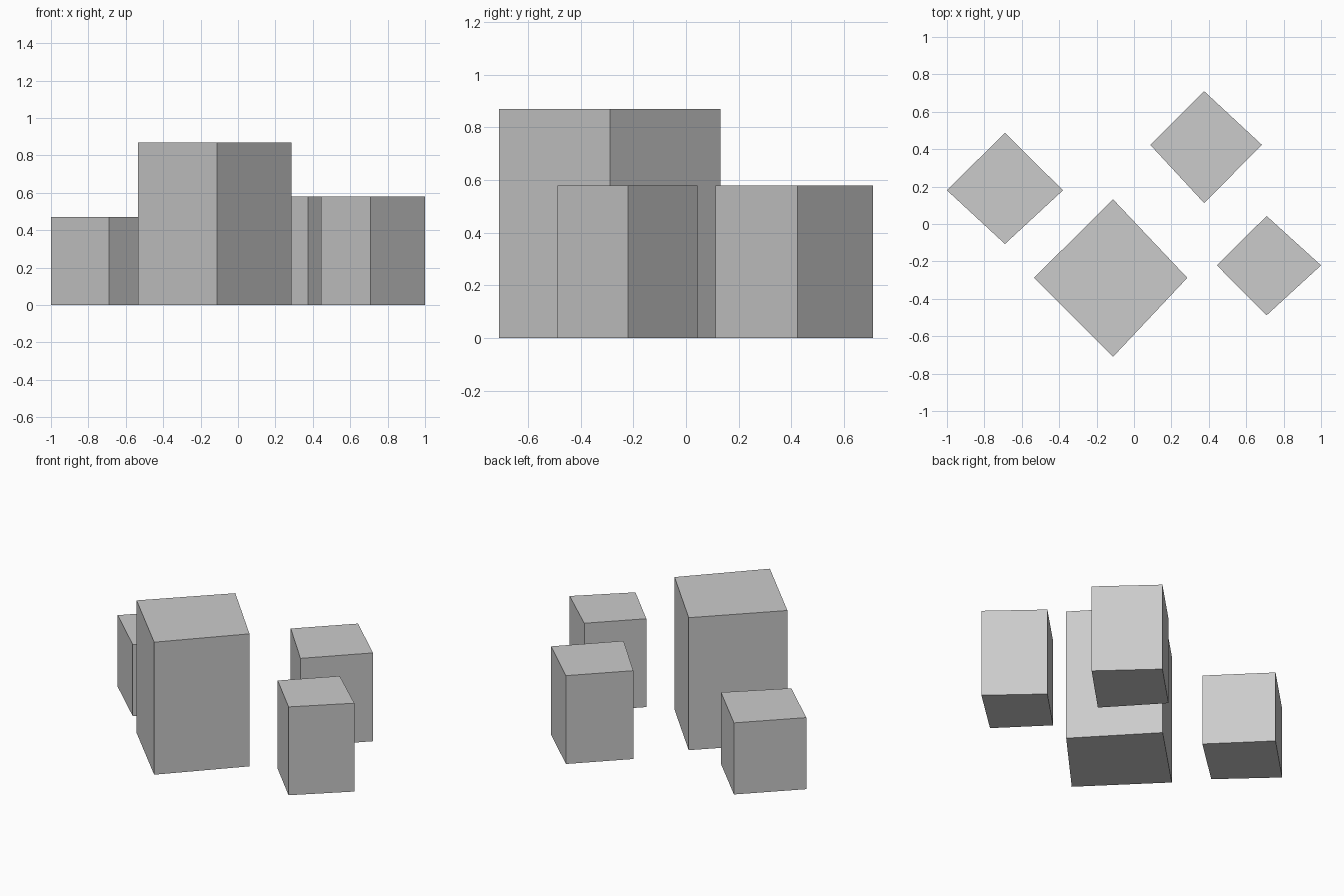
import bpy
import bmesh

if "Cube" in bpy.data.objects:
    bpy.data.objects.remove(bpy.data.objects["Cube"])


def block(name, left, front, right, back, height):
    """Closed prism: four-corner footprint on the ground, raised to height."""
    bm = bmesh.new()
    base = bm.faces.new([bm.verts.new((x, y, 0)) for x, y in (left, front, right, back)])
    top = bmesh.ops.extrude_face_region(bm, geom=[base], use_keep_orig=True)["geom"]
    bmesh.ops.translate(bm, vec=(0, 0, height),
                        verts=[v for v in top if isinstance(v, bmesh.types.BMVert)])
    bmesh.ops.recalc_face_normals(bm, faces=bm.faces)
    mesh = bpy.data.meshes.new(name)
    bm.to_mesh(mesh)
    bm.free()
    obj = bpy.data.objects.new(name, mesh)
    bpy.context.collection.objects.link(obj)
    return obj


# Low block on the left
block("low_block", (-1.0, 0.18), (-0.69, -0.107), (-0.38, 0.18), (-0.69, 0.488), 0.47)
# Tall block in the middle
block("tall_block", (-0.535, -0.288), (-0.112, -0.71), (0.285, -0.288), (-0.112, 0.132), 0.87)
# Medium block at the back
block("back_block", (0.087, 0.423), (0.375, 0.112), (0.684, 0.423), (0.375, 0.71), 0.58)
# Medium block on the right
block("right_block", (0.443, -0.221), (0.709, -0.488), (1.0, -0.221), (0.709, 0.043), 0.58)
